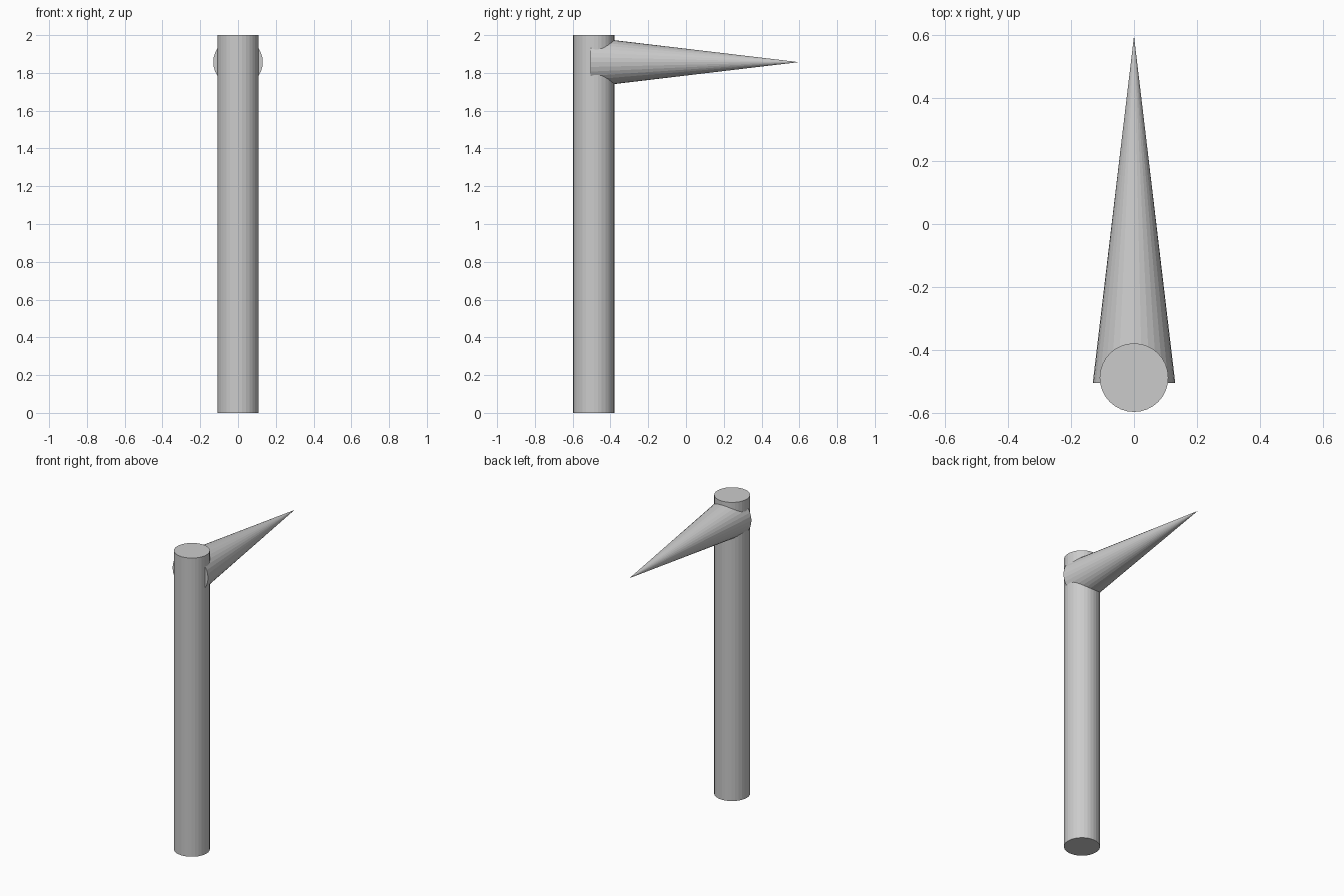
import bpy
from math import pi

if "Cube" in bpy.data.objects:
    bpy.data.objects.remove(bpy.data.objects["Cube"])

SIDES = 32

# Upright round pole
bpy.ops.mesh.primitive_cylinder_add(vertices=SIDES, radius=0.109, depth=2.0,
                                    location=(0, -0.488, 1.0))
bpy.context.object.name = "pole"

# Horizontal spike, base embedded in the pole and tip pointing to +y
base_y, tip_y = -0.505, 0.597
bpy.ops.mesh.primitive_cone_add(vertices=SIDES, radius1=0.131, radius2=0,
                                depth=tip_y - base_y,
                                location=(0, (base_y + tip_y) / 2, 1.857),
                                rotation=(-pi / 2, 0, 0))
bpy.context.object.name = "spike"
